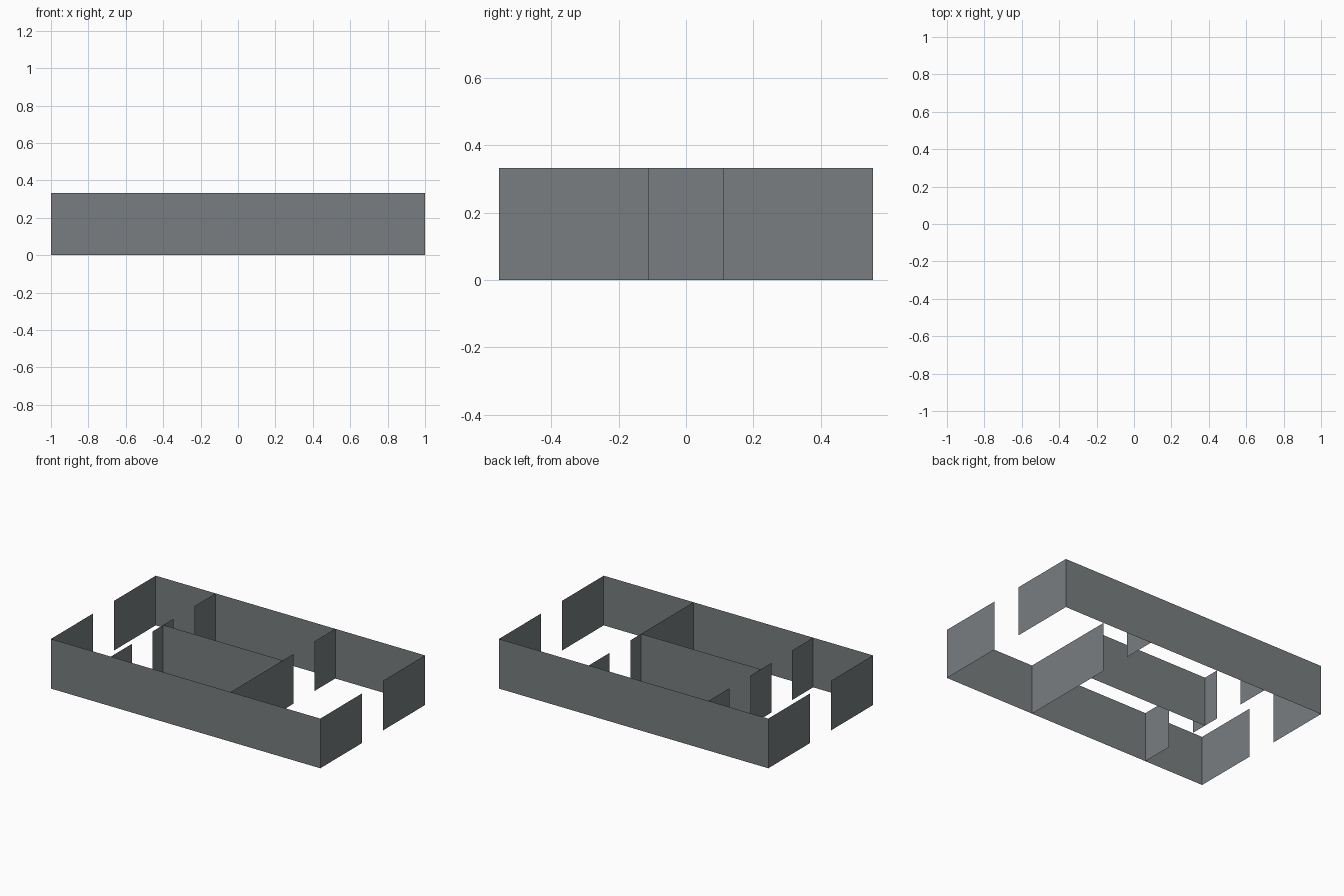
import bpy

if "Cube" in bpy.data.objects:
    bpy.data.objects.remove(bpy.data.objects["Cube"])

U = 1 / 9          # plan grid unit
H = 3 * U          # wall height

grey = bpy.data.materials.new("slate_grey")
grey.diffuse_color = (0.19, 0.208, 0.216, 1)
grey.use_nodes = True
grey.node_tree.nodes["Principled BSDF"].inputs["Base Color"].default_value = grey.diffuse_color


def wall(name, x0, y0, x1, y1):
    """Thin upright panel between two plan points, in grid units."""
    a, b = (x0 * U, y0 * U), (x1 * U, y1 * U)
    verts = [(*a, 0), (*b, 0), (*b, H), (*a, H)]
    mesh = bpy.data.meshes.new(name)
    mesh.from_pydata(verts, [], [(0, 1, 2, 3)])
    mesh.materials.append(grey)
    obj = bpy.data.objects.new(name, mesh)
    bpy.context.collection.objects.link(obj)
    return obj


# Outer long walls
wall("front_wall", -9, -5, 9, -5)
wall("back_wall", 9, 5, -9, 5)

# End walls, each with a central doorway
wall("right_end_wall_front", 9, -5, 9, -1)
wall("right_end_wall_back", 9, 1, 9, 5)
wall("left_end_wall_front", -9, -1, -9, -5)
wall("left_end_wall_back", -9, 5, -9, 1)

# Left partition: two stubs and a middle piece
wall("left_partition_front", -5, -3, -5, -5)
wall("left_partition_middle", -5, 1, -5, -1)
wall("left_partition_back", -5, 5, -5, 3)

# Right partition: long piece and a stub
wall("right_partition_front", 3, -5, 3, 1)
wall("right_partition_back", 3, 3, 3, 5)

# Central spine wall joining both partitions
wall("central_wall", -5, 0, 3, 0)
